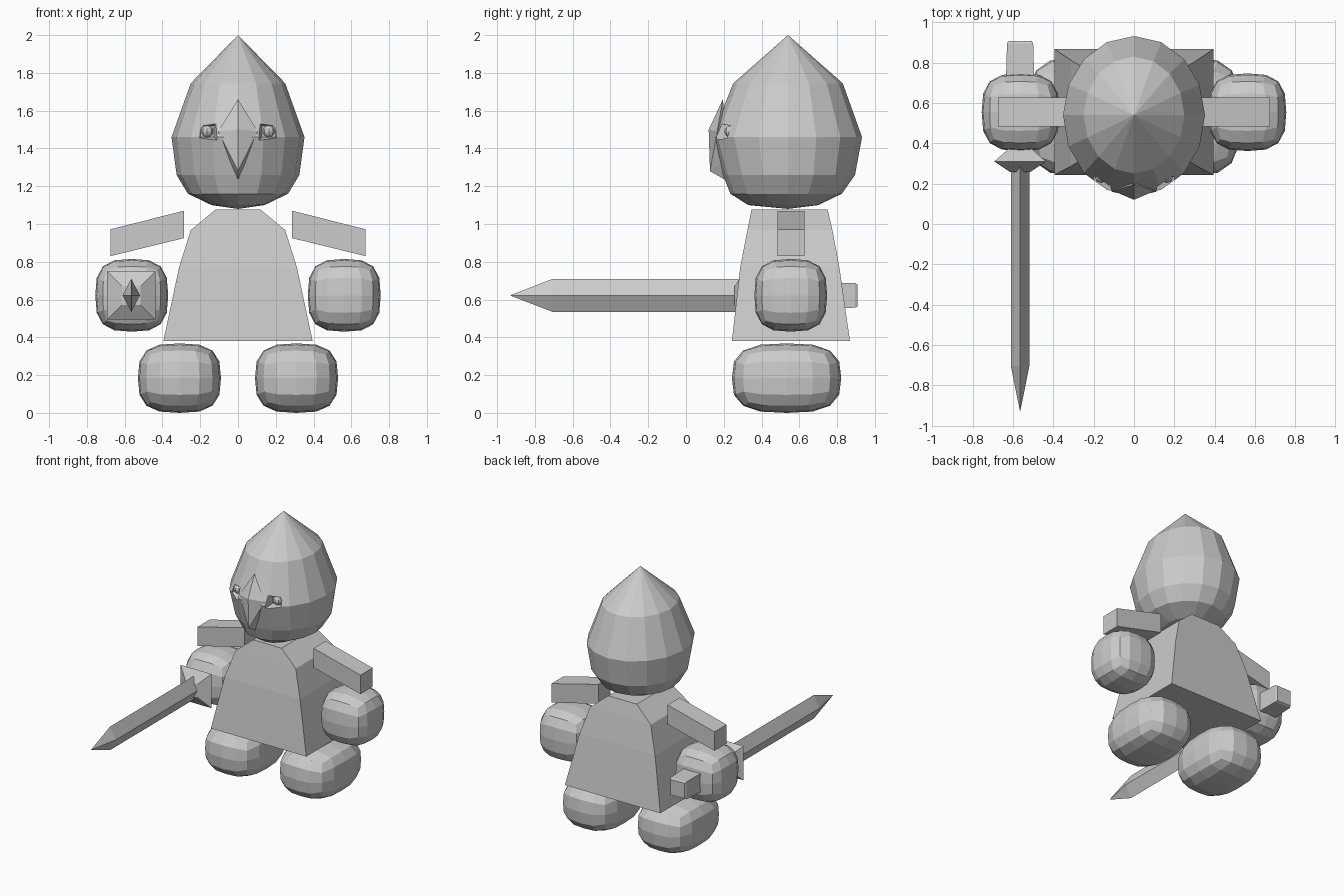
import bpy, bmesh, math
from mathutils import Vector

if "Cube" in bpy.data.objects:
    bpy.data.objects.remove(bpy.data.objects["Cube"])

grey = bpy.data.materials.new("plain grey")
grey.diffuse_color = (0.6, 0.6, 0.6, 1)
grey.use_nodes = True
grey.node_tree.nodes["Principled BSDF"].inputs["Base Color"].default_value = grey.diffuse_color


def make(name, bm):
    bmesh.ops.recalc_face_normals(bm, faces=bm.faces)
    me = bpy.data.meshes.new(name)
    bm.to_mesh(me)
    bm.free()
    me.materials.append(grey)
    ob = bpy.data.objects.new(name, me)
    bpy.context.collection.objects.link(ob)
    return ob


def loft(name, rings):
    """Join equal rings of points; a ring of one point closes to a tip."""
    bm = bmesh.new()
    vs = [[bm.verts.new(p) for p in r] for r in rings]
    for a, b in zip(vs, vs[1:]):
        n = max(len(a), len(b))
        for i in range(n):
            j = (i + 1) % n
            if len(a) == 1:
                bm.faces.new((a[0], b[i], b[j]))
            elif len(b) == 1:
                bm.faces.new((a[i], a[j], b[0]))
            else:
                bm.faces.new((a[i], a[j], b[j], b[i]))
    for r in (vs[0], vs[-1]):
        if len(r) > 2:
            bm.faces.new(r)
    return make(name, bm)


def rounded_block(name, lo, hi):
    """Gridded cube pushed onto a superellipsoid."""
    bm = bmesh.new()
    bmesh.ops.create_cube(bm, size=2)
    bmesh.ops.subdivide_edges(bm, edges=bm.edges[:], cuts=3, use_grid_fill=True)
    lo, hi = Vector(lo), Vector(hi)
    c, h = (lo + hi) / 2, (hi - lo) / 2
    for v in bm.verts:
        p = v.co / sum(abs(k) ** 3 for k in v.co) ** (1 / 3)
        v.co = c + Vector((p.x * h.x, p.y * h.y, p.z * h.z))
    return make(name, bm)


def rect_z(z, x, y0, y1):
    return [(-x, y0, z), (x, y0, z), (x, y1, z), (-x, y1, z)]


# Head: pointed hood of 16-sided rings (z, half width, front depth, back depth)
HY = 0.54
rings = [[(0, HY, 1.08)]]
for z, rx, rf, rb in [(1.10, .14, .21, .16), (1.16, .265, .305, .285),
                      (1.26, .325, .345, .355), (1.46, .352, .405, .392),
                      (1.745, .25, .29, .29)]:
    ring = []
    for i in range(16):
        a = math.tau * i / 16
        s = math.sin(a)
        ring.append((rx * math.cos(a), HY + s * (rb if s > 0 else rf), z))
    rings.append(ring)
rings.append([(0, HY, 2.0)])
head = loft("head", rings)

# Eye sockets: tapered cuts, with a small faceted eye in each
for s, side in ((-1, "left"), (1, "right")):
    cx, cz = s * 0.163, 1.49
    cut = loft("socket_cutter_" + side, [
        [(cx + a * w, y, cz + b * h) for a, b in ((-1, -1), (1, -1), (1, 1), (-1, 1))]
        for y, w, h in ((0.09, .068, .062), (0.235, .036, .030))])
    cut.hide_render = True
    cut.hide_set(True)
    mod = head.modifiers.new("socket_" + side, 'BOOLEAN')
    mod.operation = 'DIFFERENCE'
    mod.solver = 'EXACT'
    mod.object = cut
    bm = bmesh.new()
    bmesh.ops.create_uvsphere(bm, u_segments=8, v_segments=6, radius=0.032)
    bmesh.ops.translate(bm, verts=bm.verts[:], vec=(cx, 0.235, cz))
    make("eye_" + side, bm)

# Beak: ridged wedge on the front of the head
bm = bmesh.new()
top, ridge, tip, under = [bm.verts.new(p) for p in (
    (0, .195, 1.66), (0, .12, 1.50), (0, .127, 1.28), (0, .205, 1.235))]
for s in (-1, 1):
    cheek = bm.verts.new((s * .105, .165, 1.49))
    back = bm.verts.new((s * .07, .23, 1.36))
    for f in ((top, cheek, ridge), (ridge, cheek, tip), (tip, cheek, back),
              (tip, back, under), (top, back, cheek), (top, under, back)):
        bm.faces.new(f)
make("beak", bm)

# Torso: flared robe with chamfered shoulders
loft("torso", [rect_z(.38, .395, .243, .868), rect_z(.77, .312, .287, .812),
               rect_z(.968, .25, .325, .775), rect_z(1.077, .118, .347, .75)])

# Arms, hands and feet on both sides
for s, side in ((-1, "left"), (1, "right")):
    loft("arm_" + side, [
        [(s * x, .484, z0), (s * x, .627, z0), (s * x, .627, z1), (s * x, .484, z1)]
        for x, z0, z1 in ((.287, .925, 1.07), (.675, .83, .972))])
    rounded_block("hand_" + side, (s * .5625 - .193, .362, .43),
                  (s * .5625 + .193, .747, .815))
    rounded_block("foot_" + side, (s * .31 - .22, .243, 0),
                  (s * .31 + .22, .822, .368))

# Sword held in one hand, pointing forward
SX, SZ = -0.565, 0.622


def diamond(y, w, h):
    return [(SX + w, y, SZ), (SX, y, SZ + h), (SX - w, y, SZ), (SX, y, SZ - h)]


def square(y, r):
    return [(SX + a * r, y, SZ + b * r) for a, b in ((1, 1), (-1, 1), (-1, -1), (1, -1))]


loft("blade", [[(SX, -.932, SZ)], diamond(-.705, .046, .088), diamond(.30, .046, .088)])
loft("guard", [square(.258, .05), square(.31, .128), square(.375, .055)])
loft("handle", [square(.37, .05), square(.72, .07), square(.895, .065), square(.908, .058)])
